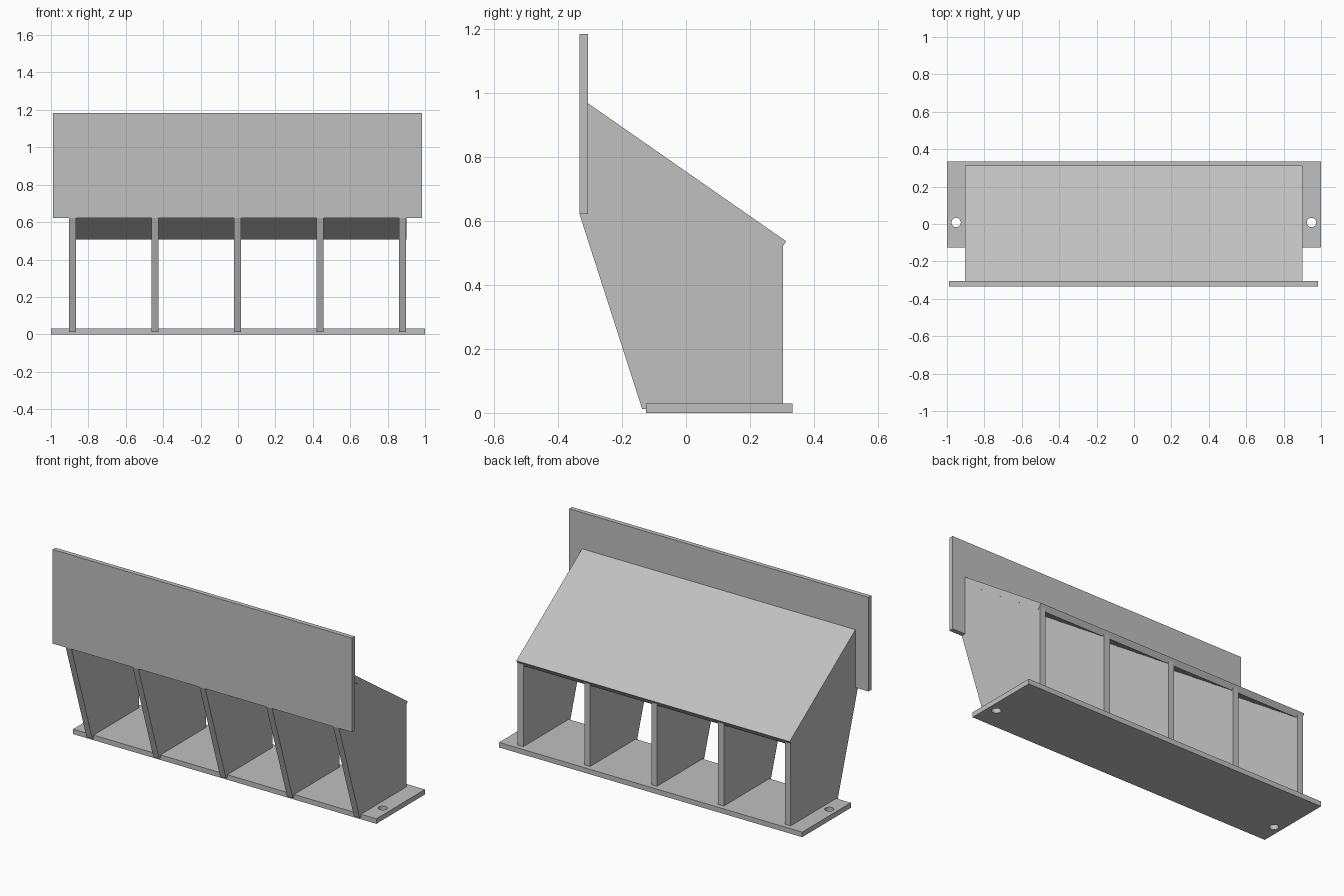
import bpy, bmesh
from mathutils import Matrix

cube = bpy.data.objects.get("Cube")
if cube:
    bpy.data.objects.remove(cube, do_unlink=True)

grey = bpy.data.materials.new("plain grey")
grey.use_nodes = True
colour = (0.53, 0.53, 0.53, 1)
grey.diffuse_color = colour
grey.node_tree.nodes["Principled BSDF"].inputs["Base Color"].default_value = colour


def finish(name, bm):
    bmesh.ops.recalc_face_normals(bm, faces=bm.faces)
    mesh = bpy.data.meshes.new(name)
    bm.to_mesh(mesh)
    bm.free()
    mesh.materials.append(grey)
    obj = bpy.data.objects.new(name, mesh)
    bpy.context.collection.objects.link(obj)
    return obj


def extrude_profile(name, profile, x0, x1):
    """Sweep a (y, z) side profile from x0 to x1."""
    bm = bmesh.new()
    face = bm.faces.new([bm.verts.new((x0, y, z)) for y, z in profile])
    new = bmesh.ops.extrude_face_region(bm, geom=[face])["geom"]
    verts = [v for v in new if isinstance(v, bmesh.types.BMVert)]
    bmesh.ops.translate(bm, verts=verts, vec=(x1 - x0, 0, 0))
    return finish(name, bm)


def slab(name, x0, x1, y0, y1, z0, z1):
    return extrude_profile(name, [(y0, z0), (y1, z0), (y1, z1), (y0, z1)], x0, x1)


# Base plate with a mounting hole at each end
base = slab("base_plate", -1, 1, -0.125, 0.333, 0, 0.03)
bm = bmesh.new()
for x in (-0.951, 0.949):
    bmesh.ops.create_cone(bm, cap_ends=True, segments=32, radius1=0.025, radius2=0.025,
                          depth=0.2, matrix=Matrix.Translation((x, 0.008, 0.015)))
cutter = finish("hole_cutter", bm)
cutter.hide_render = True
mod = base.modifiers.new("holes", "BOOLEAN")
mod.operation = "DIFFERENCE"
mod.object = cutter
bpy.context.view_layer.objects.active = base
bpy.ops.object.modifier_apply(modifier=mod.name)
bpy.data.objects.remove(cutter, do_unlink=True)

# Upright front board
slab("front_board", -0.99, 0.985, -0.333, -0.306, 0.622, 1.183)

# Sloping roof panel, its upper edge against the board
extrude_profile("roof_panel", [(-0.306, 0.967), (0.313, 0.536), (0.293, 0.506), (-0.306, 0.923)],
                -0.903, 0.9)

# Five evenly spaced dividers
divider = [(-0.137, 0.012), (0.303, 0.012), (0.303, 0.52), (-0.306, 0.945),
           (-0.306, 0.622), (-0.333, 0.622)]
for i in range(5):
    x = -0.884 + i * 0.441
    extrude_profile(f"divider_{i + 1}", divider, x - 0.019, x + 0.019)
